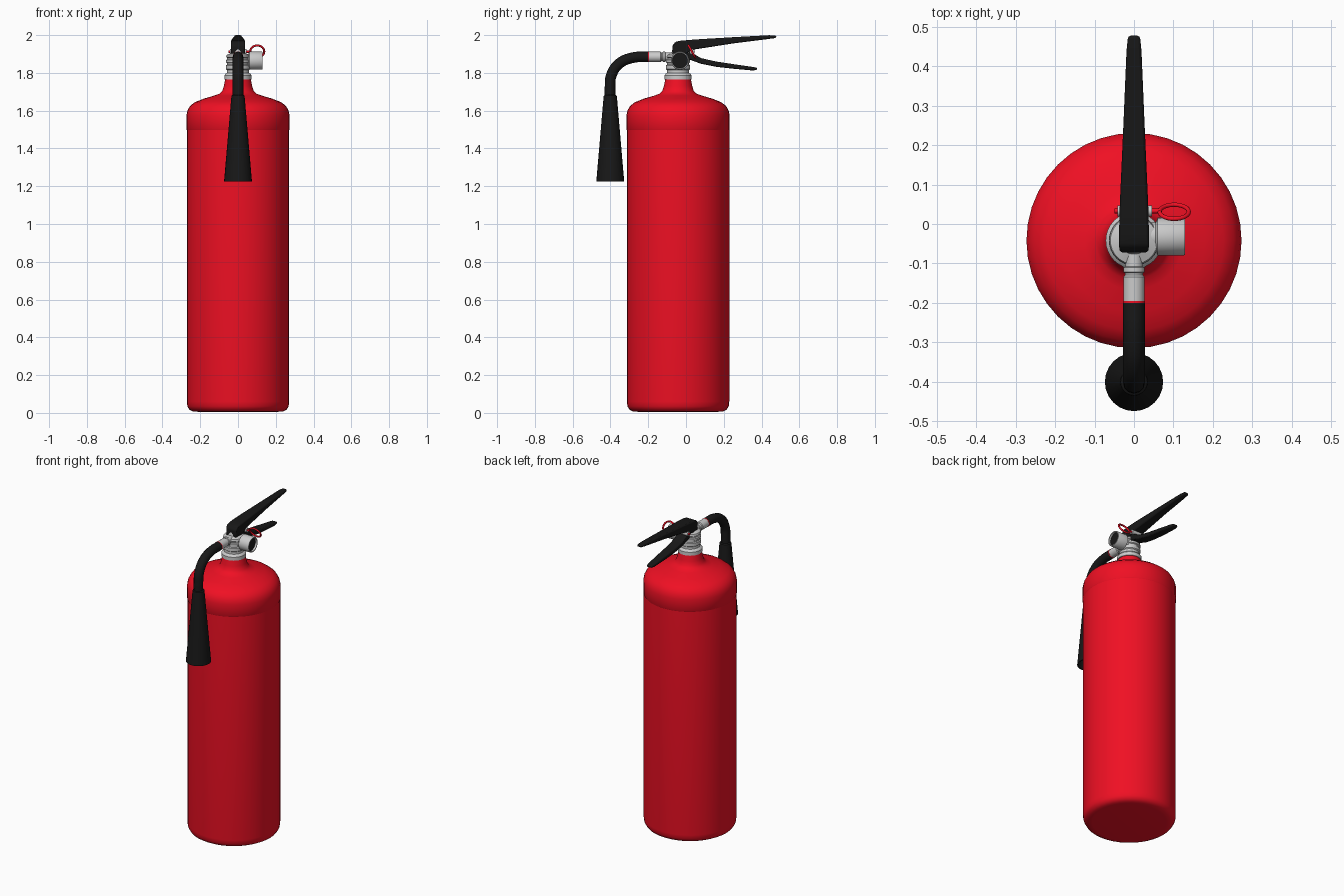
import bpy, bmesh, math
from mathutils import Matrix, Vector

if "Cube" in bpy.data.objects:
    bpy.data.objects.remove(bpy.data.objects["Cube"])


def material(name, rgb):
    m = bpy.data.materials.new(name)
    m.diffuse_color = (*rgb, 1)
    m.use_nodes = True
    m.node_tree.nodes["Principled BSDF"].inputs["Base Color"].default_value = m.diffuse_color
    return m


RED = material("red_paint", (0.87, 0.005, 0.017))
BLACK = material("black_rubber", (0.009, 0.009, 0.009))


def finish(obj, mat=None, angle=35):
    if mat:
        obj.data.materials.append(mat)
    bpy.ops.object.select_all(action='DESELECT')
    obj.select_set(True)
    bpy.context.view_layer.objects.active = obj
    bpy.ops.object.shade_smooth_by_angle(angle=math.radians(angle))
    return obj


def from_bmesh(name, bm, mat=None, angle=35):
    bmesh.ops.recalc_face_normals(bm, faces=bm.faces)
    me = bpy.data.meshes.new(name)
    bm.to_mesh(me)
    bm.free()
    obj = bpy.data.objects.new(name, me)
    bpy.context.collection.objects.link(obj)
    return finish(obj, mat, angle)


def lathe(name, profile, origin, axis='Z', mat=None, n=32, angle=35):
    """Revolve (radius, distance) points around an axis; ends are capped."""
    rot = {'Z': Matrix(),
           'X': Matrix.Rotation(math.pi / 2, 4, 'Y'),
           '-Y': Matrix.Rotation(math.pi / 2, 4, 'X')}[axis]
    xf = Matrix.Translation(origin) @ rot
    bm = bmesh.new()
    rings = [[bm.verts.new(xf @ Vector((r * math.cos(math.tau * i / n),
                                        r * math.sin(math.tau * i / n), d)))
              for i in range(n)] for r, d in profile]
    for a, b in zip(rings, rings[1:]):
        for i in range(n):
            j = (i + 1) % n
            bm.faces.new((a[i], a[j], b[j], b[i]))
    bm.faces.new(rings[0])
    bm.faces.new(rings[-1])
    return from_bmesh(name, bm, mat, angle)


def lever(name, sections, bevel):
    """Loft rectangular sections (y, z_bottom, z_top, half_width)."""
    bm = bmesh.new()
    rings = [[bm.verts.new(p) for p in ((-w, y, lo), (w, y, lo), (w, y, hi), (-w, y, hi))]
             for y, lo, hi, w in sections]
    for a, b in zip(rings, rings[1:]):
        for i in range(4):
            j = (i + 1) % 4
            bm.faces.new((a[i], a[j], b[j], b[i]))
    bm.faces.new(rings[0])
    bm.faces.new(rings[-1])
    obj = from_bmesh(name, bm, BLACK, 40)
    mod = obj.modifiers.new("rounded_edges", 'BEVEL')
    mod.width, mod.segments, mod.limit_method = bevel, 2, 'ANGLE'
    return obj


CY = -0.042  # tank axis

# Tank: cylinder with rounded foot, and the domed shoulder with neck
lathe("tank_body", [(0.215, 0.006), (0.24, 0.008), (0.258, 0.018), (0.268, 0.035),
                    (0.271, 0.06), (0.271, 1.505)], (0, CY, 0), mat=RED, n=40)
lathe("tank_shoulder", [(0.270, 1.495), (0.273, 1.50), (0.273, 1.575), (0.268, 1.60),
                        (0.254, 1.625), (0.228, 1.645), (0.18, 1.664), (0.125, 1.68),
                        (0.098, 1.69), (0.083, 1.705), (0.075, 1.73), (0.067, 1.77)],
      (0, CY, 0), mat=RED, n=40, angle=45)

# Ribbed grey valve
lathe("valve_body", [(0.05, 1.76), (0.072, 1.765), (0.072, 1.787), (0.066, 1.795),
                     (0.058, 1.80), (0.058, 1.815), (0.064, 1.82), (0.064, 1.84),
                     (0.058, 1.844), (0.058, 1.852), (0.064, 1.856), (0.064, 1.868),
                     (0.058, 1.872), (0.058, 1.88), (0.063, 1.884), (0.06, 1.895),
                     (0.035, 1.905), (0.03, 1.925)], (0, CY, 0))

# Pressure gauge facing +x, with a dark recessed face
lathe("gauge_case", [(0.036, 0.0), (0.036, 0.055), (0.048, 0.06), (0.048, 0.126),
                     (0.046, 0.13), (0.041, 0.13), (0.040, 0.115)], (0, -0.032, 1.865), 'X')
lathe("gauge_face", [(0.040, 0.112), (0.040, 0.118)], (0, -0.032, 1.865), 'X', BLACK)

# Outlet pipe toward the front
lathe("outlet_pipe", [(0.022, 0.04), (0.022, 0.108), (0.027, 0.11), (0.027, 0.122),
                      (0.023, 0.125), (0.023, 0.13), (0.027, 0.134), (0.027, 0.196)],
      (0, 0, 1.885), '-Y', n=24)
lathe("outlet_seal", [(0.028, 0.195), (0.028, 0.2)], (0, 0, 1.885), '-Y', RED, n=24)

# Bent hose
cu = bpy.data.curves.new("hose", 'CURVE')
cu.dimensions = '3D'
cu.bevel_depth, cu.bevel_resolution, cu.resolution_u = 0.028, 4, 6
cu.use_fill_caps = True
path = [(-0.198, 1.885), (-0.285, 1.88), (-0.355, 1.848), (-0.396, 1.785),
        (-0.402, 1.73), (-0.402, 1.67)]
sp = cu.splines.new('BEZIER')
sp.bezier_points.add(len(path) - 1)
for bp, (y, z) in zip(sp.bezier_points, path):
    bp.co = (0, y, z)
    bp.handle_left_type = bp.handle_right_type = 'AUTO'
hose = bpy.data.objects.new("hose", cu)
bpy.context.collection.objects.link(hose)
hose.select_set(True)
bpy.context.view_layer.objects.active = hose
bpy.ops.object.select_all(action='DESELECT')
hose.select_set(True)
bpy.ops.object.convert(target='MESH')
finish(bpy.context.view_layer.objects.active, BLACK)

# Discharge horn, open at the bottom
lathe("horn", [(0.027, 1.685), (0.034, 1.68), (0.036, 1.665), (0.073, 1.235), (0.074, 1.225),
               (0.067, 1.225), (0.03, 1.64)], (0, -0.401, 0), mat=BLACK, n=24)

# Squeeze lever and carrying handle
lever("squeeze_lever", [(-0.072, 1.895, 1.945, 0.036), (-0.055, 1.89, 1.965, 0.038),
                        (-0.025, 1.89, 1.971, 0.038), (0.015, 1.91, 1.974, 0.037),
                        (0.05, 1.925, 1.977, 0.036), (0.25, 1.956, 1.989, 0.027),
                        (0.44, 1.98, 1.9995, 0.019), (0.478, 1.985, 1.998, 0.015)], 0.007)
lever("carry_handle", [(-0.03, 1.88, 1.905, 0.03), (0.025, 1.868, 1.91, 0.034),
                       (0.08, 1.848, 1.878, 0.033), (0.16, 1.832, 1.86, 0.03),
                       (0.26, 1.821, 1.845, 0.026), (0.35, 1.813, 1.832, 0.021),
                       (0.376, 1.815, 1.828, 0.017)], 0.006)

# Safety pin and its tilted pull ring
lathe("pin_sleeve", [(0.014, -0.042), (0.014, 0.046)], (0, 0.033, 1.912), 'X', n=16)
lathe("safety_pin", [(0.006, -0.05), (0.006, 0.066)], (0, 0.033, 1.912), 'X', RED, n=12)
bpy.ops.mesh.primitive_torus_add(major_radius=0.037, minor_radius=0.0055, major_segments=28,
                                 minor_segments=10, location=(0.102, 0.031, 1.913),
                                 rotation=(math.radians(-61), 0, 0))
ring = bpy.context.object
ring.name = "pull_ring"
finish(ring, RED, 60)
